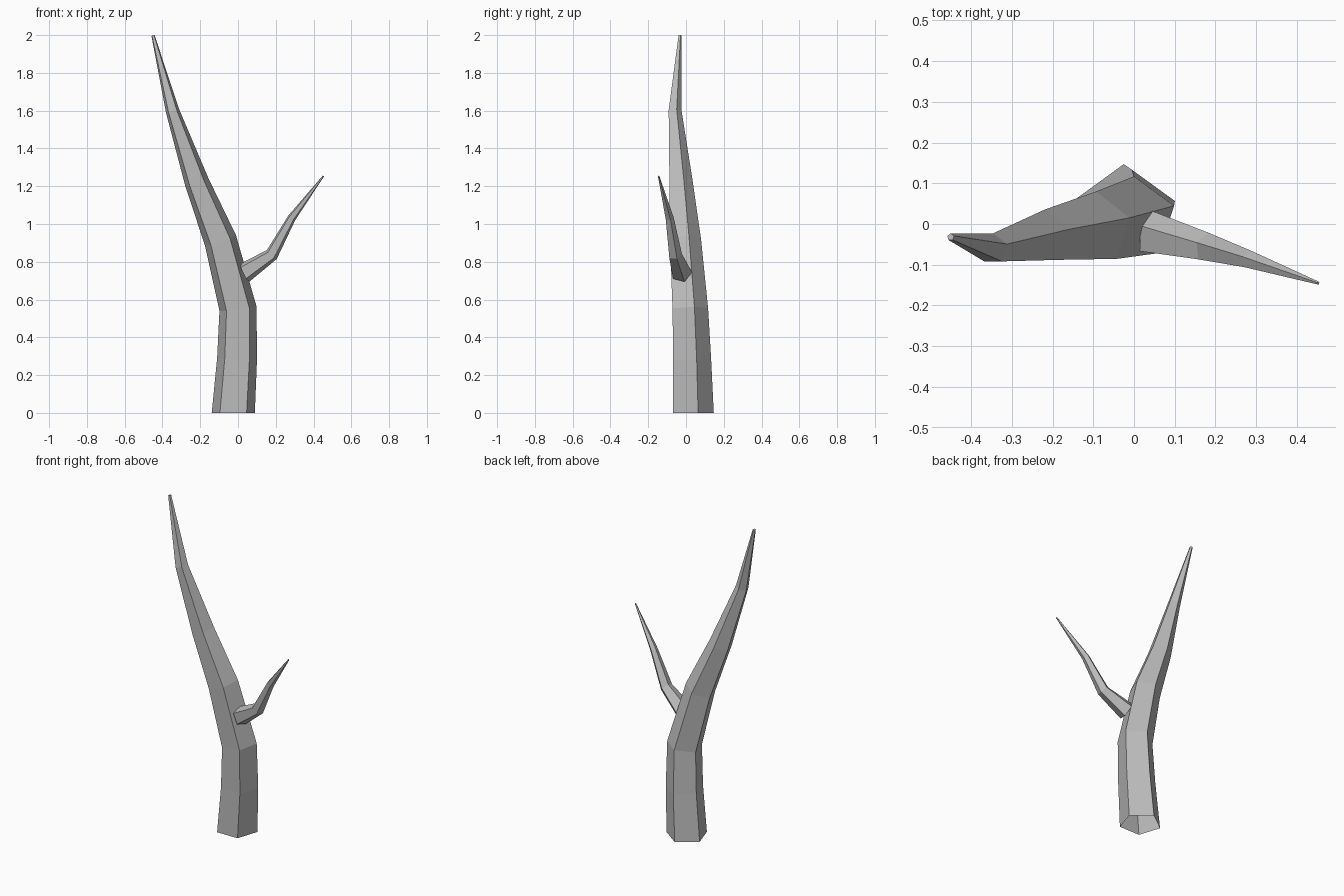
import bpy, bmesh, math
from mathutils import Vector

cube = bpy.data.objects.get("Cube")
if cube:
    bpy.data.objects.remove(cube)

bark = bpy.data.materials.new("grey_bark")
bark.use_nodes = True
bark.diffuse_color = (0.5, 0.5, 0.5, 1)
bark.node_tree.nodes["Principled BSDF"].inputs["Base Color"].default_value = bark.diffuse_color


def tapered_limb(name, path, side, phase, start_normal, sides=5):
    """Loft a polygon along (x, y, z, radius) stations; open root, closed tip."""
    points = [Vector(p[:3]) for p in path]
    steps = [(b - a).normalized() for a, b in zip(points, points[1:])]
    normals = [Vector(start_normal).normalized()]
    normals += [(a + b).normalized() for a, b in zip(steps, steps[1:])] + [steps[-1]]
    bm = bmesh.new()
    rings = []
    for centre, normal, station in zip(points, normals, path):
        across = Vector(side)
        across = (across - normal * across.dot(normal)).normalized()
        up = normal.cross(across)
        ring = []
        for i in range(sides):
            a = math.radians(phase) + math.tau * i / sides
            ring.append(bm.verts.new(centre + station[3] * (across * math.cos(a) + up * math.sin(a))))
        rings.append(ring)
    for low, high in zip(rings, rings[1:]):
        for i in range(sides):
            j = (i + 1) % sides
            bm.faces.new((low[i], low[j], high[j], high[i]))
    bm.faces.new(rings[-1])
    mesh = bpy.data.meshes.new(name)
    bm.to_mesh(mesh)
    bm.free()
    mesh.materials.append(bark)
    obj = bpy.data.objects.new(name, mesh)
    bpy.context.collection.objects.link(obj)
    return obj


# Leaning trunk, one corner of its pentagon to the back
tapered_limb("trunk", [
    (-0.025, 0.027, 0, 0.12),
    (-0.005, 0.022, 0.285, 0.111),
    (0, 0.013, 0.55, 0.104),
    (-0.093, -0.011, 0.912, 0.091),
    (-0.218, -0.032, 1.22, 0.068),
    (-0.346, -0.061, 1.597, 0.038),
    (-0.45, -0.032, 1.998, 0.009),
], (1, 0, 0), 90, (0, 0, 1))

# Side branch
tapered_limb("branch", [
    (0.035, -0.023, 0.742, 0.056),
    (0.178, -0.058, 0.838, 0.037),
    (0.284, -0.088, 1.032, 0.023),
    (0.452, -0.145, 1.254, 0.004),
], (0, 1, 0), -2, (0.85, -0.15, 0.4))
